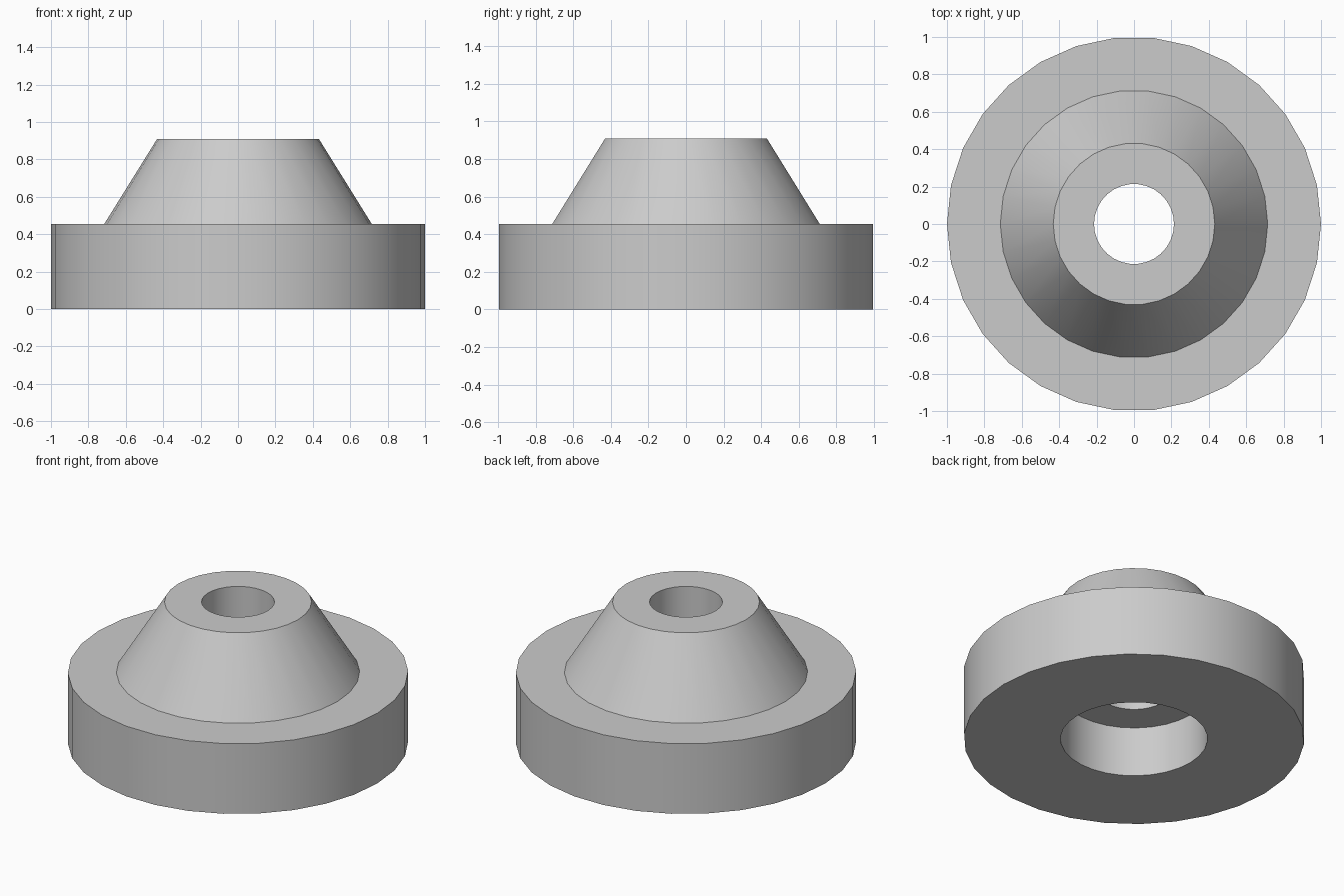
import bpy
import bmesh
import math
from mathutils import Vector

default_cube = bpy.data.objects.get("Cube")
if default_cube:
    bpy.data.objects.remove(default_cube, do_unlink=True)

SIDES = 30
HEIGHT = 0.91
FLANGE_TOP = 0.455
BORE_TOP = 0.324
FLANGE_R, CONE_R, BORE_R, HOLE_R = 1.0, 0.715, 0.432, 0.214

# Plain grey material
grey = bpy.data.materials.new("light_grey")
grey.use_nodes = True
colour = (0.6, 0.6, 0.6, 1.0)
grey.diffuse_color = colour
grey.node_tree.nodes["Principled BSDF"].inputs["Base Color"].default_value = colour

# Closed half section: flange, cone, through hole, wide bore underneath
section = [
    (FLANGE_R, 0), (FLANGE_R, FLANGE_TOP),
    (CONE_R, FLANGE_TOP), (BORE_R, HEIGHT),
    (HOLE_R, HEIGHT), (HOLE_R, BORE_TOP),
    (BORE_R, BORE_TOP), (BORE_R, 0),
]

# Revolve the section around the z axis
bm = bmesh.new()
verts = [bm.verts.new((r, 0, z)) for r, z in section]
edges = [bm.edges.new((v, verts[i - 1])) for i, v in enumerate(verts)]
bmesh.ops.spin(bm, geom=verts + edges, cent=Vector(), axis=Vector((0, 0, 1)),
               angle=math.tau, steps=SIDES, use_merge=False)
bmesh.ops.remove_doubles(bm, verts=bm.verts, dist=0.0005)
bmesh.ops.recalc_face_normals(bm, faces=bm.faces)

mesh = bpy.data.meshes.new("flanged_cone_bushing")
bm.to_mesh(mesh)
bm.free()
mesh.materials.append(grey)
bushing = bpy.data.objects.new("flanged_cone_bushing", mesh)
bpy.context.collection.objects.link(bushing)

# Smooth round walls, crisp rims
bpy.ops.object.select_all(action="DESELECT")
bushing.select_set(True)
bpy.context.view_layer.objects.active = bushing
bpy.ops.object.shade_smooth_by_angle(angle=math.radians(30))
